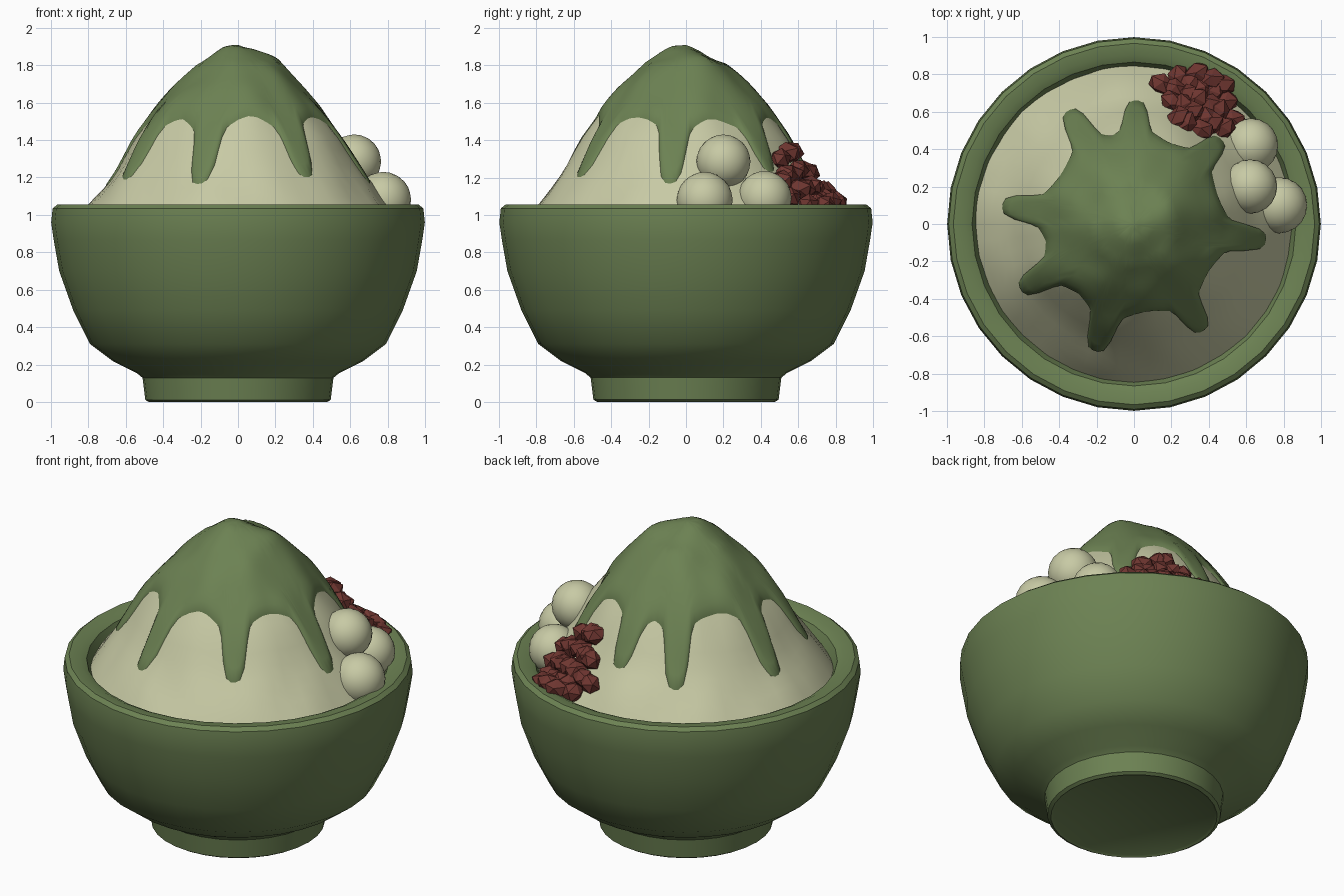
import bpy, bmesh, math, random
from mathutils import Vector, Matrix, noise

if "Cube" in bpy.data.objects:
    bpy.data.objects.remove(bpy.data.objects["Cube"])

random.seed(4)


def material(name, rgb):
    m = bpy.data.materials.new(name)
    m.diffuse_color = (*rgb, 1)
    m.use_nodes = True
    m.node_tree.nodes["Principled BSDF"].inputs["Base Color"].default_value = m.diffuse_color
    return m


GREEN = material("matcha green", (0.150, 0.222, 0.086))
CREAM = material("cream ice", (0.575, 0.590, 0.375))
RED = material("bean red", (0.160, 0.037, 0.030))


def finish(bm, name, mat, angle=50):
    bmesh.ops.recalc_face_normals(bm, faces=bm.faces)
    me = bpy.data.meshes.new(name)
    bm.to_mesh(me)
    bm.free()
    me.materials.append(mat)
    ob = bpy.data.objects.new(name, me)
    bpy.context.collection.objects.link(ob)
    bpy.ops.object.select_all(action='DESELECT')
    ob.select_set(True)
    bpy.context.view_layer.objects.active = ob
    bpy.ops.object.shade_smooth_by_angle(angle=math.radians(angle))
    return ob


def polar(name, mat, rings, segs, point, angle=50):
    """Surface of rings around the z axis; ring 0 collapses to a pole."""
    bm = bmesh.new()
    pole = bm.verts.new(point(0, 0))
    rows = [[bm.verts.new(point(i, 2 * math.pi * j / segs)) for j in range(segs)]
            for i in range(1, rings)]
    for j in range(segs):
        k = (j + 1) % segs
        bm.faces.new((pole, rows[0][j], rows[0][k]))
        for a, b in zip(rows, rows[1:]):
            bm.faces.new((a[j], b[j], b[k], a[k]))
    return finish(bm, name, mat, angle)


# Bowl with foot, rounded rim and inner wall
bowl = [(0, 0.01), (0.46, 0.01), (0.475, 0), (0.495, 0.012), (0.51, 0.13), (0.54, 0.155),
        (0.67, 0.22), (0.79, 0.31), (0.88, 0.49), (0.955, 0.70), (0.985, 0.87), (0.998, 0.96),
        (0.99, 1.035), (0.965, 1.055), (0.905, 1.05), (0.865, 1.03), (0.84, 0.97), (0.78, 0.80)]
polar("bowl", GREEN, len(bowl), 32,
      lambda i, a: (bowl[i][0] * math.cos(a), bowl[i][0] * math.sin(a), bowl[i][1]), 40)

# Height of the mound over its radius
mound = [(0, 1.88), (0.08, 1.86), (0.22, 1.785), (0.36, 1.65), (0.45, 1.55), (0.55, 1.41),
         (0.65, 1.24), (0.72, 1.15), (0.80, 1.045), (0.85, 0.97), (0.95, 0.85)]


def height(x, y):
    r = math.hypot(x, y)
    z = mound[-1][1]
    for (r0, z0), (r1, z1) in zip(mound, mound[1:]):
        if r <= r1:
            z = z0 + (z1 - z0) * (r - r0) / (r1 - r0)
            break
    return z + 0.035 * noise.noise(Vector((x * 5, y * 5, 1.7)))


def ice_point(i, a):
    r = 0.85 * i / 20
    x, y = r * math.cos(a), r * math.sin(a)
    return (x, y, height(x, y))


polar("shaved_ice", CREAM, 21, 56, ice_point)

# Sauce cap with rounded drips: (direction in degrees, reach)
drips = [(44, 0.65), (89, 0.66), (120, 0.70), (172, 0.71), (210, 0.70),
         (253, 0.71), (303, 0.68), (353, 0.71)]


def reach(a):
    r = 0.47
    for deg, tip in drips:
        d = (a - math.radians(deg) + math.pi) % (2 * math.pi) - math.pi
        bump = 0.72 * math.exp(-(d / 0.125) ** 4) + 0.28 * math.exp(-(d / 0.24) ** 2)
        r = max(r, 0.47 + (tip - 0.47) * bump)
    return r


RINGS = 20


def sauce_point(i, a):
    t = min(i / (RINGS - 2), 1)
    r = reach(a) * t
    x, y = r * math.cos(a), r * math.sin(a)
    lift = 0.028 if i < RINGS - 3 else (0.022 if i == RINGS - 3 else 0.008)
    if i == RINGS - 1:
        lift = -0.04
    return (x, y, height(x, y) + lift)


polar("sauce", GREEN, RINGS, 160, sauce_point)

# Rice dumplings
for n, (x, y, z, r) in enumerate([(0.62, 0.20, 1.285, 0.145), (0.775, 0.10, 1.08, 0.15),
                                  (0.625, 0.42, 1.09, 0.145)]):
    bm = bmesh.new()
    bmesh.ops.create_icosphere(bm, subdivisions=3, radius=r, matrix=Matrix.Translation((x, y, z)))
    finish(bm, "dumpling_%d" % (n + 1), CREAM)

# Clump of red beans lying on the slope
bm = bmesh.new()
centre, along = Vector((0.34, 0.655)), Vector((0.90, -0.43))
across = Vector((0.43, 0.90))
for i in range(-3, 4):
    for j in range(-2, 3):
        u, v = i / 3 + random.uniform(-.08, .08), j / 2 + random.uniform(-.08, .08)
        if u * u + v * v > 1.25:
            continue
        p = centre + along * (u * 0.20) + across * (v * 0.135)
        z = max(height(p.x, p.y), 1.03) + 0.025 + random.uniform(-0.012, 0.012)
        m = (Matrix.Translation((p.x, p.y, z))
             @ Matrix.Rotation(random.uniform(0, 3.14), 4, 'Z')
             @ Matrix.Rotation(random.uniform(-.6, .6), 4, 'X')
             @ Matrix.Diagonal((1.15, 0.9, 0.9, 1)))
        bmesh.ops.create_icosphere(bm, subdivisions=1, radius=0.068, matrix=m)
finish(bm, "red_beans", RED, 30)
